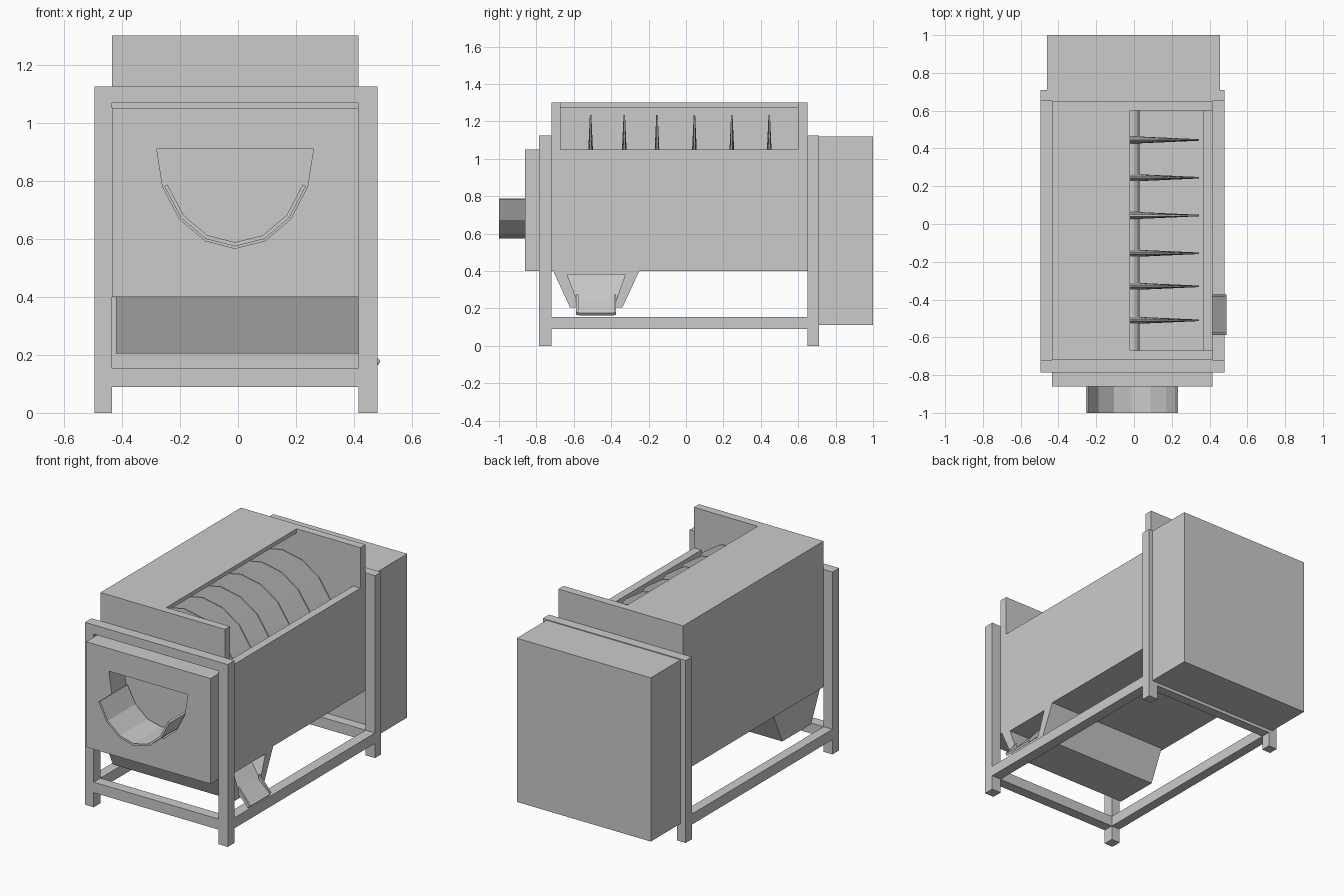
import bpy, bmesh
from math import sin, cos, radians, pi

if "Cube" in bpy.data.objects:
    bpy.data.objects.remove(bpy.data.objects["Cube"])

CX = -0.01          # machine centre line


def make(name, bm):
    bmesh.ops.recalc_face_normals(bm, faces=bm.faces)
    me = bpy.data.meshes.new(name)
    bm.to_mesh(me)
    bm.free()
    ob = bpy.data.objects.new(name, me)
    bpy.context.collection.objects.link(ob)
    return ob


def prism(name, pts, a, b, axis):
    """Extrude a 2D profile along an axis: 'y' takes (x,z) points, 'x' takes (y,z)."""
    bm = bmesh.new()
    pos = (lambda p, d: (p[0], d, p[1])) if axis == 'y' else (lambda p, d: (d, p[0], p[1]))
    f = bm.faces.new([bm.verts.new(pos(p, a)) for p in pts])
    new = bmesh.ops.extrude_face_region(bm, geom=[f])['geom']
    vec = (0, b - a, 0) if axis == 'y' else (b - a, 0, 0)
    bmesh.ops.translate(bm, vec=vec, verts=[v for v in new if isinstance(v, bmesh.types.BMVert)])
    return make(name, bm)


def box(name, x0, x1, y0, y1, z0, z1):
    return prism(name, [(x0, z0), (x1, z0), (x1, z1), (x0, z1)], y0, y1, 'y')


def lathe(name, profile, sides):
    """Closed solid of revolution about the rotor axis; profile is (radius, y)."""
    bm = bmesh.new()
    rings = [[bm.verts.new((CX + r * sin(2 * pi * i / sides), y, 0.88 + r * cos(2 * pi * i / sides)))
              for i in range(sides)] for r, y in profile]
    for A, B in zip(rings, rings[1:]):
        for i in range(sides):
            j = (i + 1) % sides
            bm.faces.new((A[i], A[j], B[j], B[i]))
    bm.faces.new(rings[0])
    bm.faces.new(rings[-1])
    return make(name, bm)


def cut(ob, cutter):
    m = ob.modifiers.new("cut", 'BOOLEAN')
    m.operation = 'DIFFERENCE'
    m.solver = 'EXACT'
    m.object = cutter
    cutter.hide_render = True
    bpy.context.view_layer.objects.active = ob
    bpy.ops.object.modifier_apply(modifier=m.name)
    bpy.data.objects.remove(cutter)


def bowl(a, b, angles):
    return [(CX + a * sin(radians(t)), 0.91 - b * cos(radians(t))) for t in angles]


XL, XR = -0.435, 0.415      # body sides
FL, FR = -0.495, 0.48       # frame outside
YF, YB = -0.72, 0.65        # body ends

# Frame: legs, cross bars and side rails
for end, y0, y1 in (("front", -0.785, YF), ("rear", YB, 0.71)):
    box(end + "_left_leg", FL, XL, y0, y1, 0, 1.125)
    box(end + "_right_leg", XR, FR, y0, y1, 0, 1.125)
    box(end + "_lower_bar", XL, XR, y0, y1, 0.09, 0.155)
    box(end + "_upper_bar", XL, XR, y0, y1, 1.068, 1.125)
box("left_rail", FL, XL, YF, YB, 0.09, 0.155)
box("right_rail", XR, FR, YF, YB, 0.09, 0.155)

# Tank: floor, walls, raised ends and half lid
box("tank_floor", XL, XR, YF, YB, 0.4, 0.45)
box("tank_left_wall", XL, XL + 0.05, -0.67, 0.60, 0.45, 1.275)
box("tank_right_wall", XR - 0.05, XR, -0.67, 0.60, 0.45, 1.05)
box("tank_front_wall", XL, XR, YF, -0.67, 0.45, 1.30)
box("tank_rear_wall", XL, XR, 0.60, YB, 0.45, 1.30)
box("half_lid", XL, -0.02, -0.67, 0.60, 1.275, 1.30)

# Rotor: shaft with tapered discs
lathe("rotor_shaft", [(0.04, -0.67), (0.04, 0.60)], 16)
for k, y in enumerate((-0.51, -0.33, -0.155, 0.045, 0.245, 0.445)):
    lathe(f"rotor_disc_{k + 1}",
          [(0.04, y - 0.018), (0.355, y - 0.004), (0.355, y + 0.004), (0.04, y + 0.018)], 16)

# Front plate with bowl-shaped opening
plate = box("front_plate", XL, XR, -0.86, YF, 0.4, 1.05)
steps = [-90 + 22.5 * i for i in range(9)]
cut(plate, prism("opening_cutter", bowl(0.27, 0.343, steps), -0.9, -0.7, 'y'))

# Outlet spout lining the lower part of the opening
inner = steps[1:-1]
prism("outlet_spout", bowl(0.264, 0.336, inner) + bowl(0.252, 0.322, inner[::-1]), -1.0, -0.73, 'y')

# Rear drive housing
box("rear_housing", -0.46, 0.455, 0.71, 1.0, 0.11, 1.12)

# Collecting hopper with a wedge-shaped discharge mouth
hopper = prism("hopper", [(-0.71, 0.4), (-0.62, 0.205), (-0.34, 0.205), (-0.25, 0.4)], -0.42, XR, 'x')
bm = bmesh.new()
mouth = [(-0.635, 0.38), (-0.575, 0.24), (-0.38, 0.24), (-0.325, 0.38)]
outer = [bm.verts.new((0.43, y, z - (0.015 if z < 0.3 else 0))) for y, z in mouth]
back = [bm.verts.new((0.275, y, 0.38)) for y in (mouth[0][0], mouth[3][0])]
bm.faces.new(outer)
bm.faces.new((outer[0], back[0], back[1], outer[3]))
bm.faces.new((outer[0], outer[1], back[0]))
bm.faces.new((outer[3], back[1], outer[2]))
bm.faces.new((outer[1], outer[2], back[1], back[0]))
cut(hopper, make("mouth_cutter", bm))

# Discharge chute: sloped tray with side lips
bm = bmesh.new()
tray = [(0.405, 0.25), (0.49, 0.175), (0.48, 0.163), (0.405, 0.235)]
sec = [[bm.verts.new((x, y, z)) for x, z in tray] for y in (-0.575, -0.385)]
bm.faces.new(sec[0])
bm.faces.new(sec[1])
for i in range(4):
    j = (i + 1) % 4
    bm.faces.new((sec[0][i], sec[0][j], sec[1][j], sec[1][i]))
make("chute_tray", bm)
for name, y0, y1 in (("front", -0.587, -0.575), ("rear", -0.385, -0.373)):
    prism_pts = [(0.41, 0.235), (0.48, 0.165), (0.49, 0.18), (0.41, 0.275)]
    prism(f"chute_{name}_lip", prism_pts, y0, y1, 'y')
